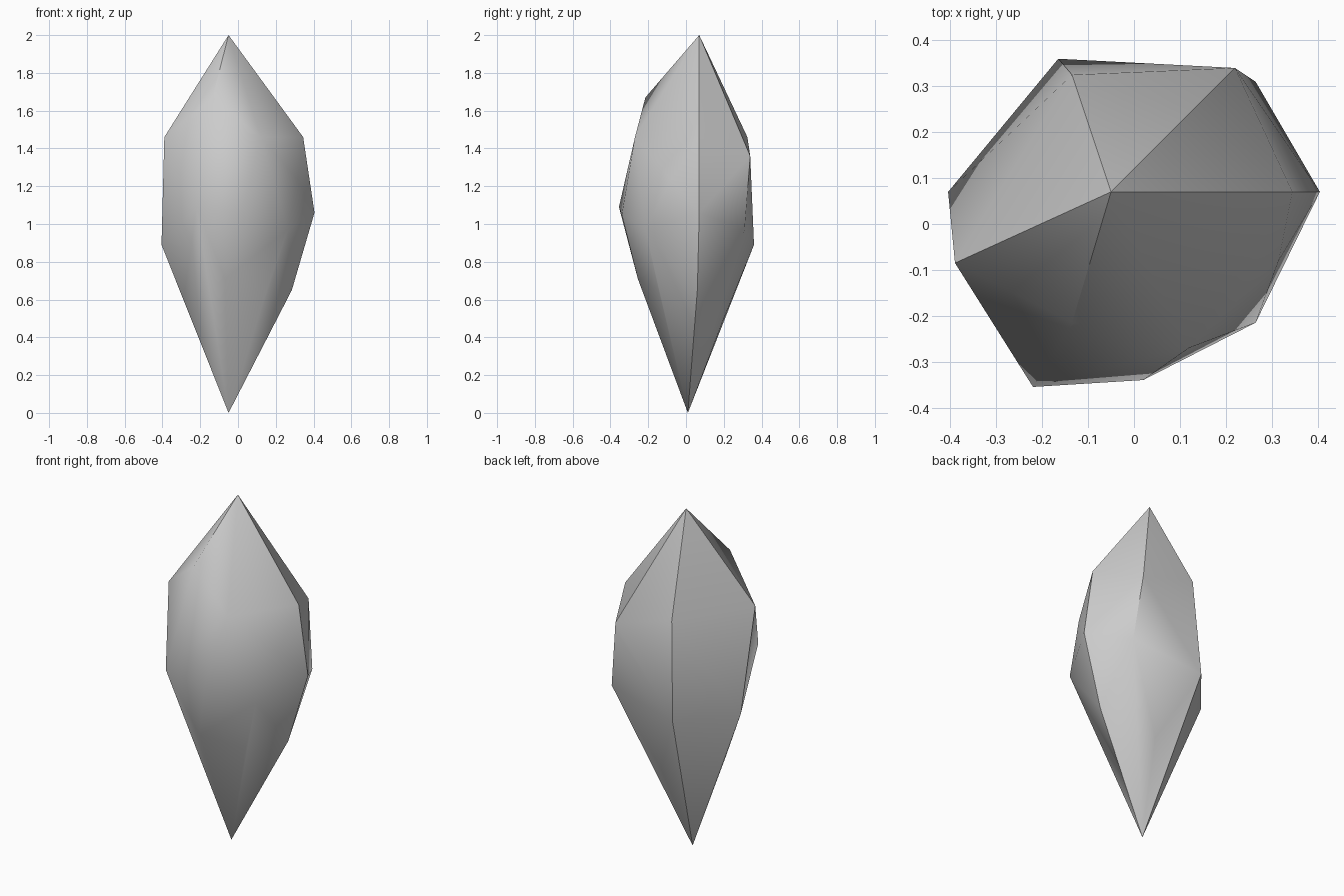
import bpy, bmesh, math

if "Cube" in bpy.data.objects:
    bpy.data.objects.remove(bpy.data.objects["Cube"])

# Irregular rings of corner points, from the top tip to the bottom tip
rings = [
    [(-0.05, 0.07, 2.0)],                                          # top tip
    [(-0.135, -0.215, 1.67)],                                      # front chip
    [(0.345, 0.07, 1.46), (0.22, 0.34, 1.36), (-0.135, 0.325, 1.46),
     (-0.39, -0.085, 1.46), (0.12, -0.27, 1.46), (0.315, -0.08, 1.235)],  # shoulder
    [(0.405, 0.07, 1.06), (0.265, 0.31, 0.97), (-0.165, 0.36, 0.89),
     (-0.405, 0.07, 0.89), (-0.22, -0.355, 1.09), (0.02, -0.34, 1.05),
     (0.265, -0.215, 0.97)],                                       # waist
    [(0.285, 0.06, 0.65), (0.02, 0.2, 0.5), (-0.288, 0.04, 0.6),
     (-0.07, -0.255, 0.71), (0.152, -0.145, 0.65)],                # lower taper
    [(-0.05, 0.01, 0.0)],                                          # bottom tip
]

# Faceted crystal skin stretched over the rings
bm = bmesh.new()
for ring in rings:
    for p in ring:
        bm.verts.new(p)
res = bmesh.ops.convex_hull(bm, input=bm.verts[:])
inside = {g for g in res["geom_interior"] if isinstance(g, bmesh.types.BMVert)}
if inside:
    bmesh.ops.delete(bm, geom=list(inside), context='VERTS')
bmesh.ops.recalc_face_normals(bm, faces=bm.faces[:])

mesh = bpy.data.meshes.new("crystal_shard")
bm.to_mesh(mesh)
bm.free()
shard = bpy.data.objects.new("crystal_shard", mesh)
bpy.context.collection.objects.link(shard)

# Soft shading on shallow facets, crisp on the steep ones
bpy.context.view_layer.objects.active = shard
shard.select_set(True)
bpy.ops.object.shade_smooth_by_angle(angle=math.radians(40))
